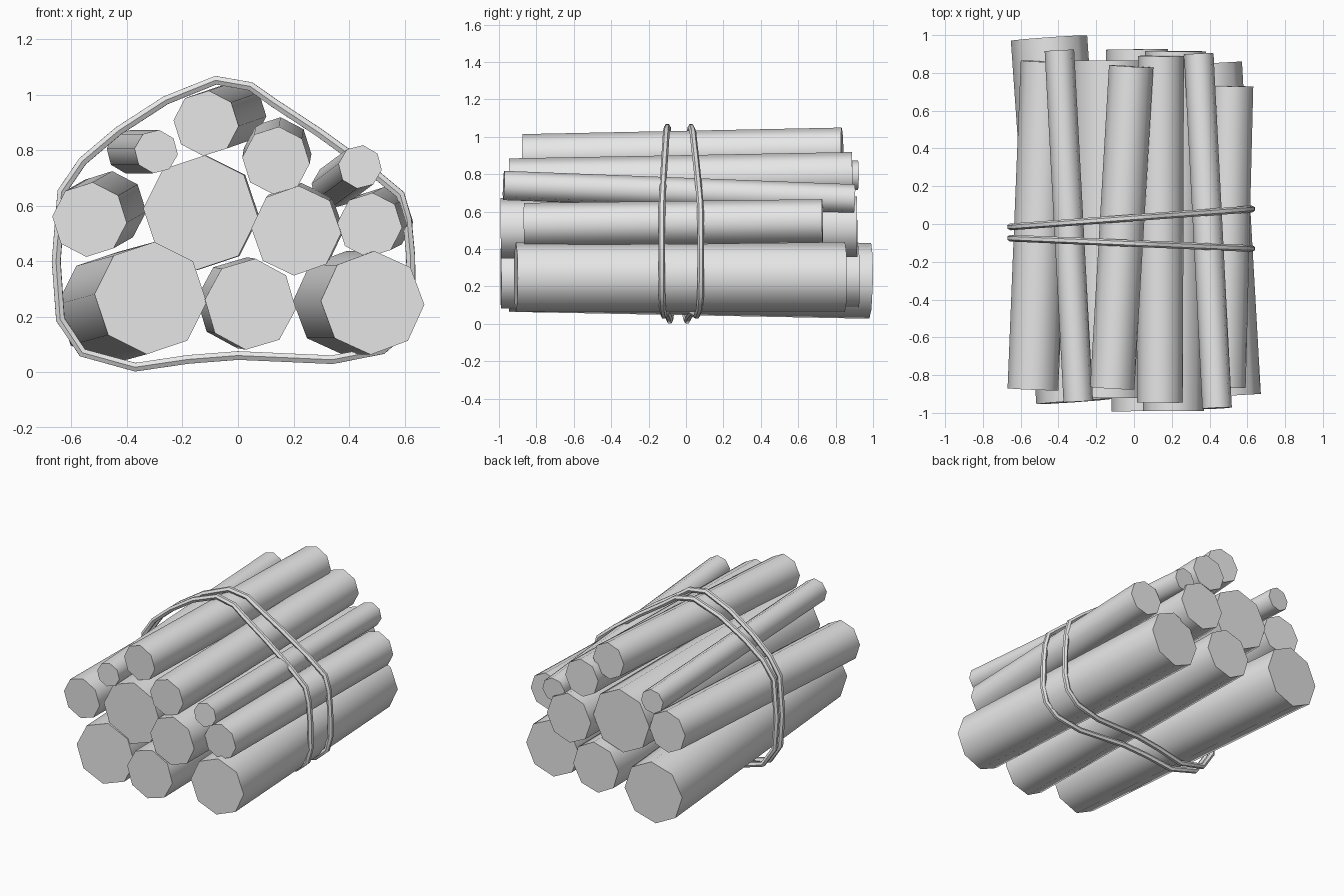
import bpy, bmesh, math
from mathutils import Matrix, Vector

cube = bpy.data.objects.get("Cube")
if cube:
    bpy.data.objects.remove(cube, do_unlink=True)

grey = bpy.data.materials.new("light_grey")
grey.use_nodes = True
grey.diffuse_color = (0.8, 0.8, 0.8, 1)
grey.node_tree.nodes["Principled BSDF"].inputs["Base Color"].default_value = (0.8, 0.8, 0.8, 1)


def finish(obj):
    """Smooth sides, sharp end rims."""
    obj.data.materials.append(grey)
    bpy.ops.object.select_all(action='DESELECT')
    obj.select_set(True)
    bpy.context.view_layer.objects.active = obj
    bpy.ops.object.shade_smooth_by_angle(angle=math.radians(50))


def log(name, front, back, radius, twist=0):
    """Eight-sided log between two end centres, ends cut square."""
    a, b = Vector(front), Vector(back)
    axis = b - a
    turn = Vector((0, 1, 0)).rotation_difference(axis).to_matrix().to_4x4()
    place = (Matrix.Translation((a + b) / 2) @ turn
             @ Matrix.Rotation(math.radians(twist), 4, 'Y')
             @ Matrix.Rotation(-math.pi / 2, 4, 'X'))
    bm = bmesh.new()
    bmesh.ops.create_cone(bm, cap_ends=True, segments=8, radius1=radius,
                          radius2=radius, depth=axis.length, matrix=place)
    mesh = bpy.data.meshes.new(name)
    bm.to_mesh(mesh)
    bm.free()
    obj = bpy.data.objects.new(name, mesh)
    bpy.context.collection.objects.link(obj)
    finish(obj)


# Bottom row
log("bottom_right_log", (-.315, -.94, .267), (-.45, .985, .23), .203, 4)
log("bottom_middle_log", (.045, -.99, .245), (.015, .925, .25), .165, 6)
log("bottom_left_log", (.485, -.91, .25), (.385, .85, .25), .187, 2)

# Middle row
log("middle_large_log", (-.135, -.92, .575), (-.13, .865, .575), .207, 4)
log("middle_small_log", (.21, -.99, .51), (.22, .915, .52), .162, 3)
log("middle_right_log", (-.535, -.875, .55), (-.465, .86, .59), .135, 5)
log("middle_left_log", (.475, -.865, .53), (.515, .73, .55), .117, 5)

# Upper row
log("top_log", (-.115, -.87, .897), (-.015, .835, .932), .118, 5)
log("upper_left_log", (.137, -.945, .763), (.143, .89, .797), .122, 5)
log("upper_right_stick", (-.295, -.94, .795), (-.395, .92, .795), .079, 8)
log("upper_left_stick", (.44, -.975, .74), (.343, .9, .668), .079, 8)

# Rope: one outline wrapped around the bundle, laid on two slanted planes
OUTLINE = [(-.08, 1.052), (.045, 1.03), (.13, .97), (.29, .865), (.47, .735),
           (.585, .64), (.61, .55), (.622, .42), (.625, .25), (.6, .15),
           (.52, .08), (.34, .045), (.0, .06), (-.18, .046), (-.37, .018),
           (-.56, .07), (-.64, .19), (-.655, .4), (-.635, .65),
           (-.56, .76), (-.43, .87), (-.26, .98)]


def rope(name, offset, slope):
    curve = bpy.data.curves.new(name, 'CURVE')
    curve.dimensions = '3D'
    curve.bevel_depth = .018
    curve.bevel_resolution = 1
    spline = curve.splines.new('POLY')
    spline.points.add(len(OUTLINE) - 1)
    for point, (x, z) in zip(spline.points, OUTLINE):
        point.co = (x, offset + slope * x, z, 1)
    spline.use_cyclic_u = True
    helper = bpy.data.objects.new(name + "_path", curve)
    mesh = bpy.data.meshes.new_from_object(helper)
    bpy.data.objects.remove(helper, do_unlink=True)
    obj = bpy.data.objects.new(name, mesh)
    mesh.materials.clear()
    bpy.context.collection.objects.link(obj)
    finish(obj)


rope("back_rope", .033, .074)
rope("front_rope", -.103, -.043)
